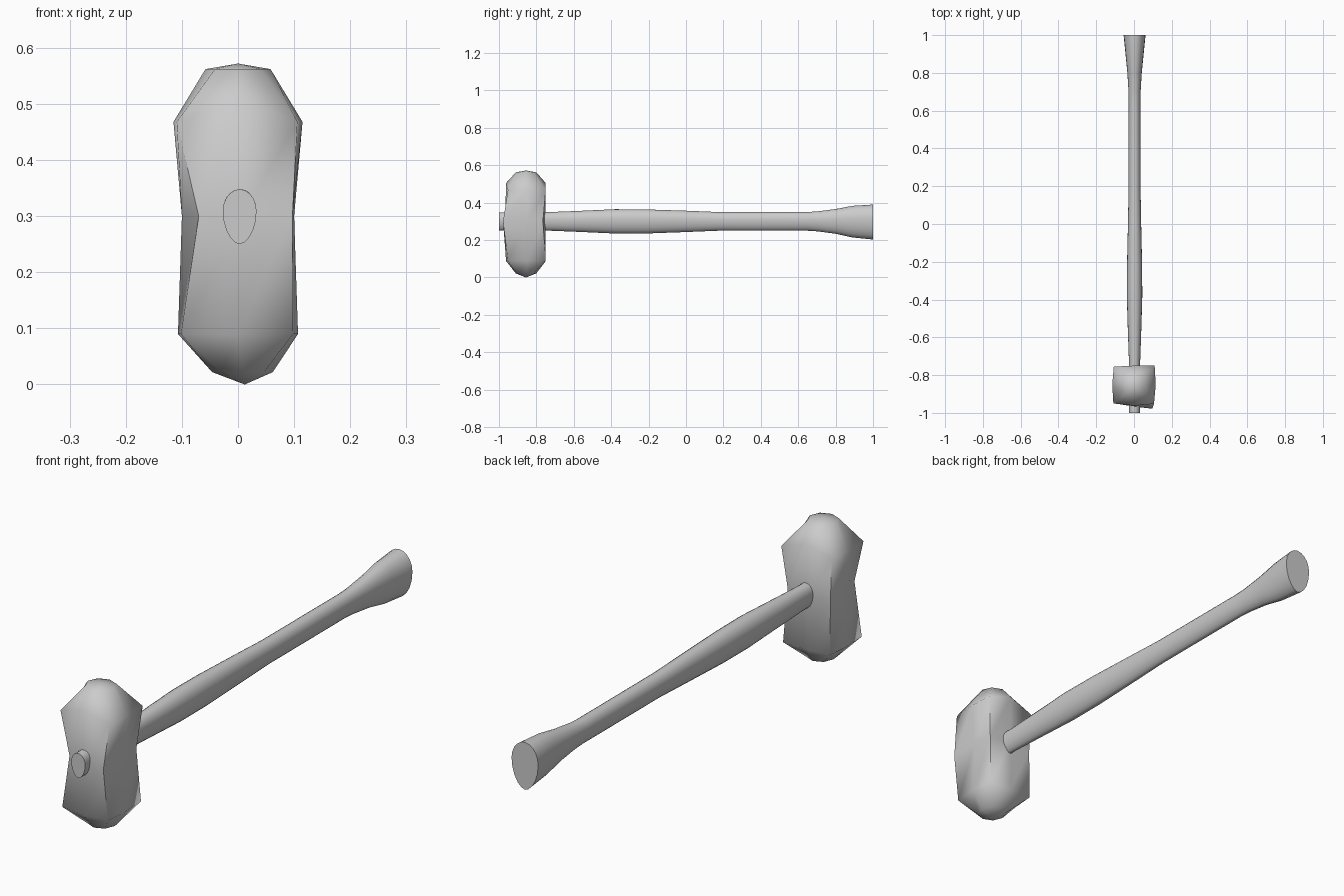
import bpy, math

if "Cube" in bpy.data.objects:
    bpy.data.objects.remove(bpy.data.objects["Cube"])


def loft(name, rings, angle):
    """Skin closed rings of points into one capped, smooth mesh."""
    n = len(rings[0])
    verts = [p for r in rings for p in r]
    faces = []
    for k in range(len(rings) - 1):
        for i in range(n):
            j = (i + 1) % n
            faces.append((k * n + i, k * n + j, (k + 1) * n + j, (k + 1) * n + i))
    # fan caps around the centre of each end ring
    for base, flip in ((0, True), ((len(rings) - 1) * n, False)):
        ring = verts[base:base + n]
        verts.append(tuple(sum(c) / n for c in zip(*ring)))
        for i in range(n):
            tri = (base + i, base + (i + 1) % n, len(verts) - 1)
            faces.append(tri[::-1] if flip else tri)
    me = bpy.data.meshes.new(name)
    me.from_pydata(verts, [], faces)
    ob = bpy.data.objects.new(name, me)
    bpy.context.collection.objects.link(ob)
    bpy.ops.object.select_all(action='DESELECT')
    ob.select_set(True)
    bpy.context.view_layer.objects.active = ob
    bpy.ops.object.shade_smooth_by_angle(angle=math.radians(angle))
    return ob


# Stone head: eight-sided rings stacked in z, counter-clockwise from front left
def block(z, x, zmid):
    plan = [(-.95, -.95), (0, -.962), (.92, -.952), (1, -.85),
            (.95, -.75), (0, -.75), (-.93, -.755), (-1, -.85)]
    return [(px * x, y, zmid if i in (1, 5) else z) for i, (px, y) in enumerate(plan)]


def cap(z, cx, rx, ry):
    return [(cx + rx * math.cos(a), -.855 + ry * math.sin(a), z)
            for a in (math.radians(225 + 45 * i) for i in range(8))]


waist = [(-.07, -.95), (.005, -.967), (.097, -.978), (.10, -.85),
         (.092, -.765), (0, -.752), (-.10, -.757), (-.10, -.85)]
head = loft("stone_head", [
    cap(.022, .008, .054, .055),
    block(.09, .107, .088),
    [(x, y, .30) for x, y in waist],
    block(.468, .115, .505),
    cap(.562, 0, .058, .055)], 60)
# crown the two end caps slightly
head.data.vertices[-2].co = (.012, -.855, 0)
head.data.vertices[-1].co = (0, -.855, .572)


# Wooden handle: egg-shaped rings along y (y, half width, bottom, top)
def egg(y, w, bottom, top):
    h = top - bottom
    pts = []
    for i in range(20):
        a = 2 * math.pi * i / 20
        c, s = math.cos(a), math.sin(a)
        x = w * c * (1 if s > 0 else abs(c) ** .15)
        pts.append((.003 + x, y, bottom + .6 * h + s * h * (.4 if s > 0 else .6)))
    return pts[::-1]


stations = [(-1, .030, .25, .348), (-.72, .030, .25, .35), (-.55, .036, .243, .357),
            (-.38, .041, .235, .365), (-.22, .040, .235, .364), (0, .035, .243, .357),
            (.17, .032, .25, .35), (.65, .031, .25, .35), (.70, .032, .247, .353),
            (.80, .038, .234, .366), (.89, .047, .214, .383), (1, .058, .203, .39)]
loft("wooden_handle", [egg(*s) for s in stations], 50)
